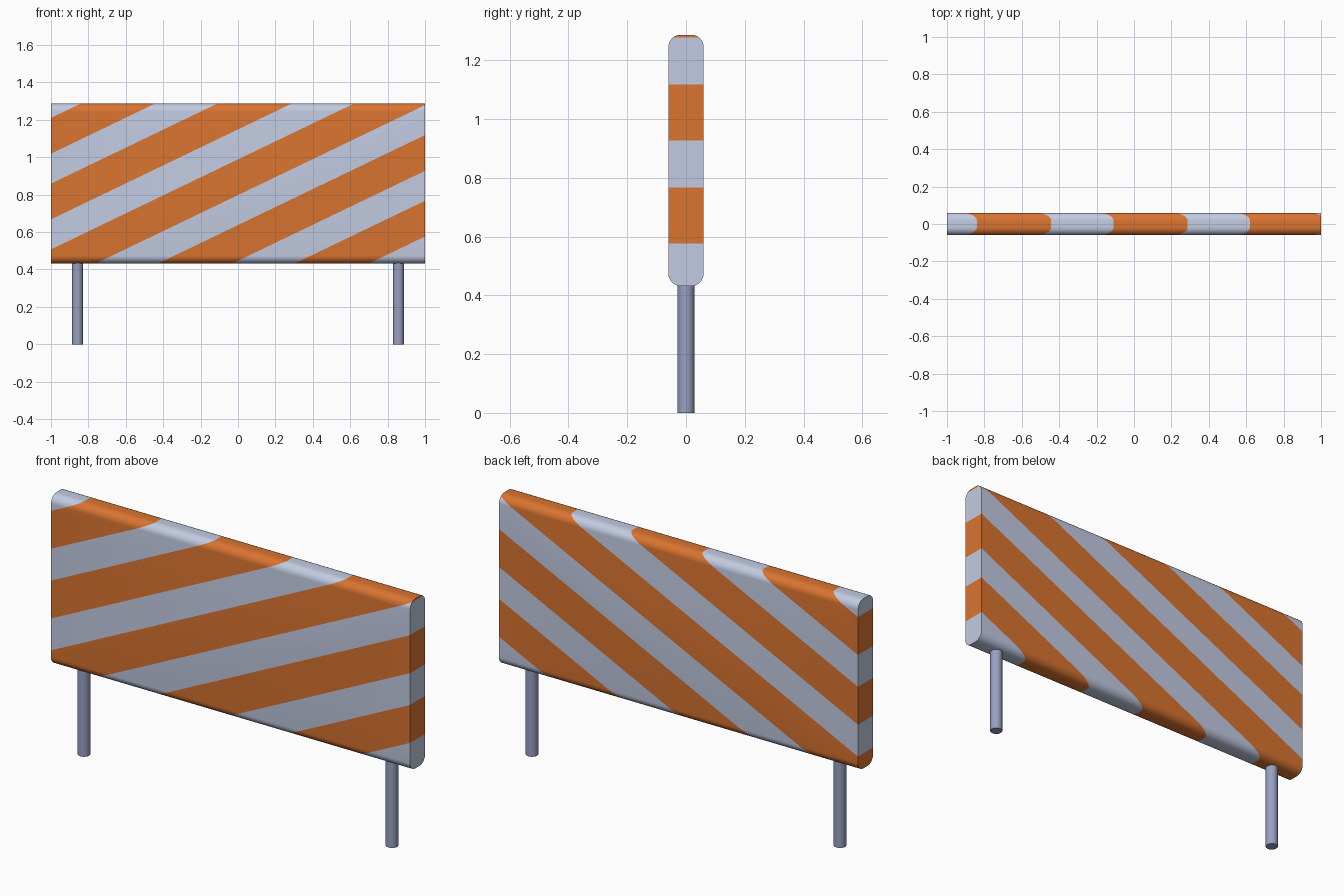
import bpy, bmesh, math
from mathutils import Vector

if "Cube" in bpy.data.objects:
    bpy.data.objects.remove(bpy.data.objects["Cube"])


def material(name, rgb):
    m = bpy.data.materials.new(name)
    m.diffuse_color = (*rgb, 1)
    m.use_nodes = True
    m.node_tree.nodes["Principled BSDF"].inputs["Base Color"].default_value = m.diffuse_color
    return m


white = material("pale_grey", (0.54, 0.60, 0.76))
orange = material("safety_orange", (0.70, 0.175, 0.03))
steel = material("blue_grey_steel", (0.31, 0.355, 0.53))


def finish(bm, name, mats):
    bmesh.ops.recalc_face_normals(bm, faces=bm.faces[:])
    me = bpy.data.meshes.new(name)
    bm.to_mesh(me)
    bm.free()
    for m in mats:
        me.materials.append(m)
    ob = bpy.data.objects.new(name, me)
    bpy.context.collection.objects.link(ob)
    bpy.ops.object.select_all(action='DESELECT')
    ob.select_set(True)
    bpy.context.view_layer.objects.active = ob
    bpy.ops.object.shade_smooth_by_angle(angle=math.radians(35))
    return ob


# Board: rounded side profile extruded along x
Z0, Z1, HY, R = 0.432, 1.287, 0.06, 0.042
bm = bmesh.new()
profile = []
corners = [(HY - R, Z1 - R), (R - HY, Z1 - R), (R - HY, Z0 + R), (HY - R, Z0 + R)]
for k, (cy, cz) in enumerate(corners):
    for i in range(9):
        a = math.radians(90 * k + 90 * i / 8)
        profile.append((-1, cy + R * math.cos(a), cz + R * math.sin(a)))
face = bm.faces.new([bm.verts.new(p) for p in profile])
ext = bmesh.ops.extrude_face_region(bm, geom=[face], use_keep_orig=True)
bmesh.ops.translate(bm, vec=(2, 0, 0),
                    verts=[e for e in ext["geom"] if isinstance(e, bmesh.types.BMVert)])

# Diagonal stripes: cut the board along slanted planes, colour by band
SLOPE, TOP, PERIOD, BAND = 0.481, 1.691, 0.3512, 0.191
normal = Vector((-SLOPE, 0, 1))
for k in range(5):
    for c in (TOP - k * PERIOD, TOP - k * PERIOD - BAND):
        bmesh.ops.bisect_plane(bm, geom=bm.verts[:] + bm.edges[:] + bm.faces[:],
                               plane_co=(0, 0, c), plane_no=normal, dist=1e-6)
for f in bm.faces:
    c = normal.dot(f.calc_center_median())
    f.material_index = 1 if c < TOP and (TOP - c) % PERIOD < BAND else 0
finish(bm, "striped_board", [white, orange])

# Two round posts
for side, x in (("left", -0.858), ("right", 0.858)):
    bm = bmesh.new()
    h = Z0 + 0.02
    bmesh.ops.create_cone(bm, cap_ends=True, segments=32, radius1=0.029, radius2=0.029, depth=h)
    bmesh.ops.translate(bm, vec=(x, 0, h / 2), verts=bm.verts[:])
    finish(bm, side + "_post", [steel])
